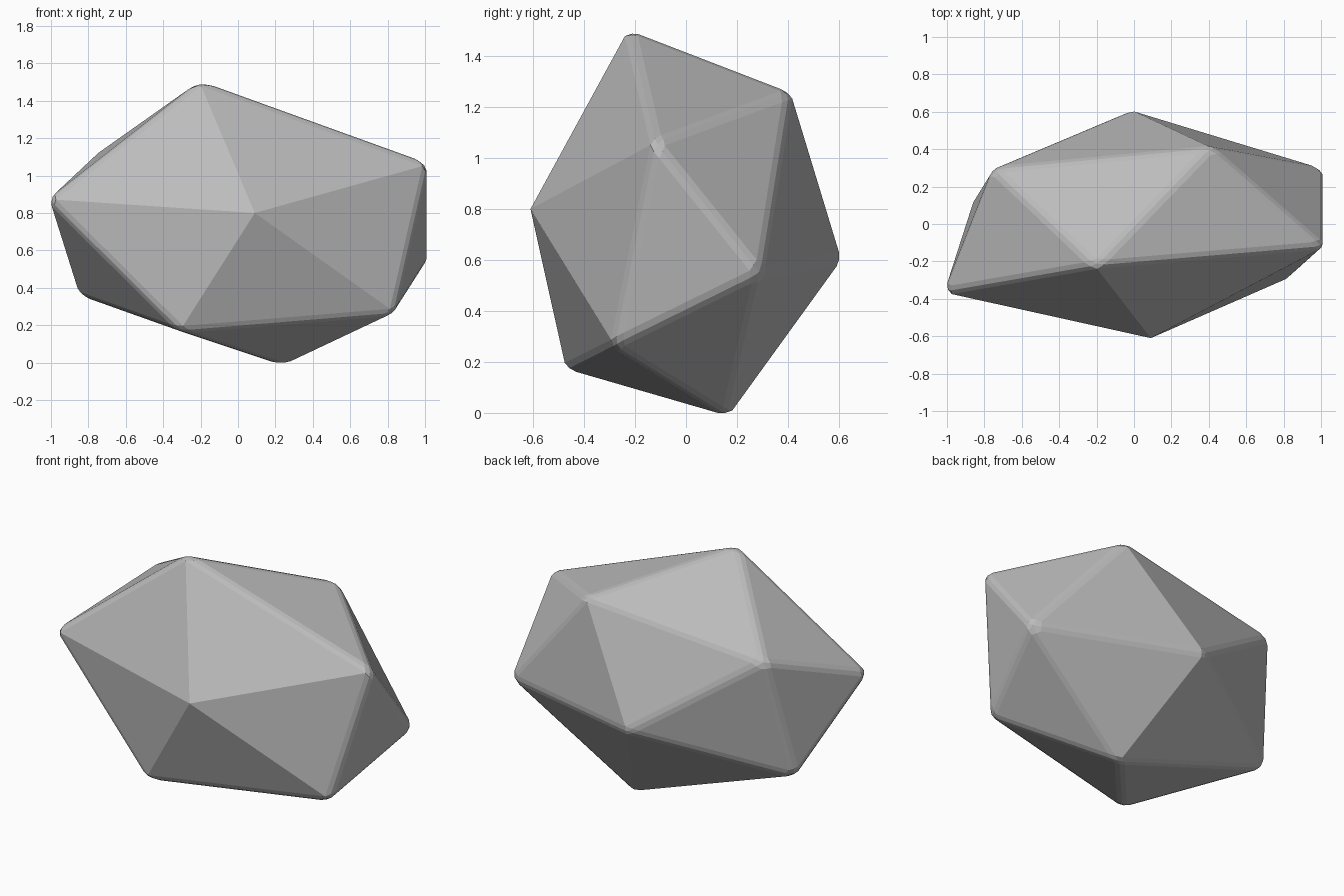
import bpy, bmesh, math
from mathutils import Vector

cube = bpy.data.objects.get("Cube")
if cube:
    bpy.data.objects.remove(cube, do_unlink=True)

# Stone colour
stone = bpy.data.materials.new("stone_grey")
stone.use_nodes = True
grey = (0.5, 0.5, 0.5, 1)
stone.diffuse_color = grey
stone.node_tree.nodes["Principled BSDF"].inputs["Base Color"].default_value = grey

# Corners of the rock: front tip, back tip, then the ring between them
tips = [(0.09, -0.61, 0.80), (-0.01, 0.61, 0.60)]
ring = [
    (-0.20, -0.22, 1.49), (-1.00, -0.36, 0.87), (-0.30, -0.46, 0.18),
    (0.82, -0.28, 0.27), (1.00, -0.12, 1.06), (0.40, 0.40, 1.25),
    (-0.74, 0.29, 1.11), (-0.84, 0.13, 0.37), (0.24, 0.16, 0.00),
    (1.00, 0.29, 0.55),
]
centre = Vector((0, 0, 0.745))

# Faceted body: twenty triangles wrapped round the corners
bm = bmesh.new()
for p in tips:
    bm.verts.new(p)
for p in ring:
    # ring corners sit slightly proud, since rounding trims them back
    offset = Vector(p) - centre
    bm.verts.new(centre + offset + offset.normalized() * 0.018)
bmesh.ops.convex_hull(bm, input=bm.verts[:])
bmesh.ops.recalc_face_normals(bm, faces=bm.faces[:])

# Round every ridge except the shallow ones
ridges = [e for e in bm.edges if e.calc_face_angle(0) > math.radians(32)]
bmesh.ops.bevel(bm, geom=ridges, offset=0.03, offset_type='OFFSET',
                segments=2, profile=0.5, affect='EDGES', clamp_overlap=True)
mesh = bpy.data.meshes.new("rock")
bm.to_mesh(mesh)
bm.free()
mesh.materials.append(stone)

rock = bpy.data.objects.new("rock", mesh)
bpy.context.collection.objects.link(rock)
